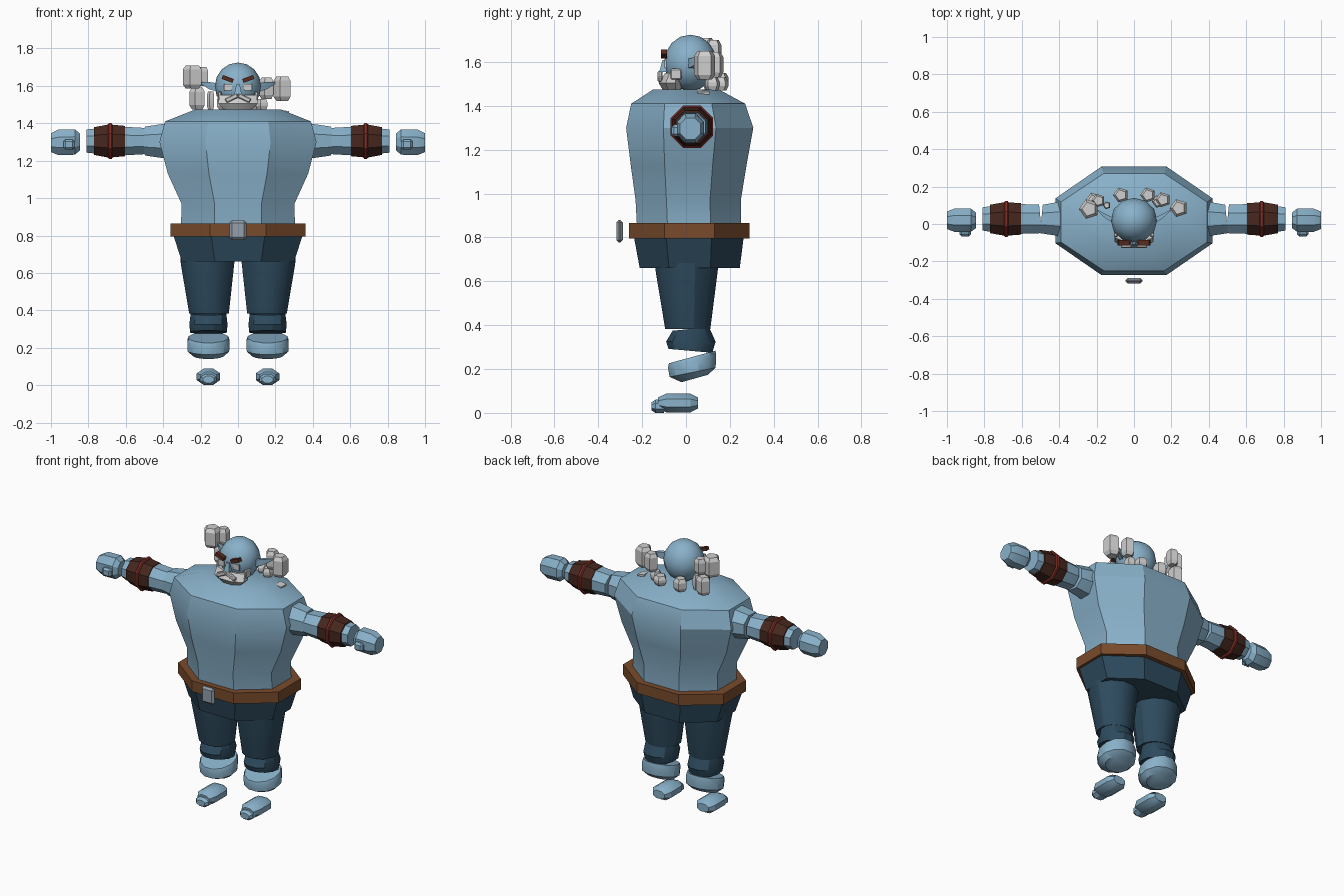
import bpy, bmesh, math
from mathutils import Vector, Matrix

cube = bpy.data.objects.get("Cube")
if cube:
    bpy.data.objects.remove(cube, do_unlink=True)


def material(name, r, g, b):
    m = bpy.data.materials.new(name)
    m.use_nodes = True
    m.diffuse_color = (r, g, b, 1)
    bsdf = next(n for n in m.node_tree.nodes if n.type == 'BSDF_PRINCIPLED')
    bsdf.inputs["Base Color"].default_value = (r, g, b, 1)
    return m


SKIN = material("blue skin", .25, .44, .59)
PANTS = material("dark blue cloth", .026, .068, .11)
BELT = material("brown leather", .19, .07, .024)
BRACER = material("dark leather", .06, .02, .013)
BAND = material("red band", .22, .028, .02)
HAIR = material("pale grey hair", .62, .62, .62)
METAL = material("buckle metal", .30, .35, .40)
BROW = material("red brown brow", .10, .025, .015)


def finish(name, bm, mat, angle=30):
    bmesh.ops.recalc_face_normals(bm, faces=bm.faces)
    me = bpy.data.meshes.new(name)
    bm.to_mesh(me)
    bm.free()
    me.materials.append(mat)
    ob = bpy.data.objects.new(name, me)
    bpy.context.collection.objects.link(ob)
    bpy.ops.object.select_all(action='DESELECT')
    ob.select_set(True)
    bpy.context.view_layer.objects.active = ob
    bpy.ops.object.shade_smooth_by_angle(angle=math.radians(angle))
    return ob


def loft(name, rings, mat, axis='z', n=8, angle=30):
    """Skin n-sided rings (centre, half width, half depth, tilt along y), capped."""
    bm = bmesh.new()
    loops = []
    grow = 1 / math.cos(math.pi / n) if n % 4 == 0 else 1
    for centre, a, b, *tilt in rings:
        slope = tilt[0] if tilt else 0
        loop = []
        for i in range(n):
            t = 2 * math.pi * (i + .5) / n
            u, v = a * grow * math.cos(t), b * grow * math.sin(t)
            off = {'z': (u, v, slope * v), 'x': (slope * u, u, v), 'y': (u, 0, v)}[axis]
            loop.append(bm.verts.new(Vector(centre) + Vector(off)))
        loops.append(loop)
    for lo, hi in zip(loops, loops[1:]):
        for i in range(n):
            j = (i + 1) % n
            bm.faces.new((lo[i], lo[j], hi[j], hi[i]))
    bm.faces.new(loops[0])
    bm.faces.new(loops[-1])
    return finish(name, bm, mat, angle)


def slab(name, loc, size, mat, roll=0, bevel=0):
    bm = bmesh.new()
    bmesh.ops.create_cube(bm, size=1)
    bmesh.ops.scale(bm, vec=size, verts=bm.verts)
    if bevel:
        bmesh.ops.bevel(bm, geom=bm.edges[:], offset=bevel, segments=1, affect='EDGES')
    bmesh.ops.transform(bm, matrix=Matrix.Translation(loc) @ Matrix.Rotation(roll, 4, 'Y'), verts=bm.verts)
    return finish(name, bm, mat)


def clump(name, x, y, z0, z1, r):
    c = .022
    loft(name, [((x, y, z0), r * .7, r * .7), ((x, y, z0 + c), r, r),
                ((x, y, z1 - c), r, r), ((x, y, z1), r * .7, r * .7)], HAIR, n=5, angle=20)


# Torso, belt and hips
loft("torso", [((0, .015, .82), .305, .237), ((0, .01, .97), .302, .24),
               ((0, .012, 1.13), .375, .264), ((0, .017, 1.30), .42, .29),
               ((0, .01, 1.41), .39, .26), ((0, 0, 1.475), .225, .15)], SKIN)
loft("belt", [((0, .015, .795), .36, .275), ((0, .015, .865), .36, .275)], BELT)
loft("hips", [((0, .017, .66), .30, .228), ((0, .013, .80), .345, .25)], PANTS)
slab("buckle", (0, -.303, .828), (.09, .03, .104), METAL, bevel=.012)

# Head with brows, eyes, nose and beard
bm = bmesh.new()
bmesh.ops.create_uvsphere(bm, u_segments=12, v_segments=8, radius=1)
bmesh.ops.scale(bm, vec=(.124, .12, .128), verts=bm.verts)
bmesh.ops.translate(bm, vec=(0, .02, 1.597), verts=bm.verts)
finish("head", bm, SKIN, 40)
loft("nose", [((0, -.10, 1.555), .02, .022), ((0, -.095, 1.61), .009, .012)], SKIN, n=4)
loft("beard", [((0, -.065, 1.472), .07, .04), ((0, -.07, 1.505), .105, .055),
               ((0, -.06, 1.55), .10, .035)], HAIR)

for s, side in ((1, "left"), (-1, "right")):
    slab(side + "_brow", (s * .055, -.10, 1.637), (.062, .028, .022), BROW, -s * .35)
    slab(side + "_eye", (s * .054, -.093, 1.592), (.042, .009, .036), HAIR)
    slab(side + "_moustache", (s * .034, -.118, 1.535), (.07, .022, .026), HAIR, s * .45, .005)
    slab(side + "_whisker", (s * .098, -.045, 1.545), (.02, .05, .05), HAIR, bevel=.005)
    loft(side + "_ear", [((s * .10, .015, 1.59), .014, .022), ((s * .15, .04, 1.60), .012, .02),
                         ((s * .205, .08, 1.617), .002, .003)], SKIN, 'x', 4)

    # Arm in two lengths with a notch behind the elbow
    y, z = .027, 1.305
    loft(side + "_upper_arm", [((s * .33, y, z), .095, .095), ((s * .41, y, z), .09, .09),
                               ((s * .495, y, z), .076, .077, -s * .1)], SKIN, 'x')
    loft(side + "_forearm", [((s * .50, y, z), .076, .07, s * .1), ((s * .62, y, z), .08, .077),
                             ((s * .77, y, z), .068, .066), ((s * .81, y, z), .062, .062)], SKIN, 'x')
    loft(side + "_bracer", [((s * .605, y, z), .084, .081), ((s * .69, y, z), .09, .089),
                            ((s * .77, y, z), .076, .074)], BRACER, 'x')
    loft(side + "_bracer_band", [((s * .671, y, z), .09, .09), ((s * .677, y, z), .097, .097),
                                 ((s * .689, y, z), .097, .097), ((s * .695, y, z), .09, .09)], BAND, 'x')
    loft(side + "_hand", [((s * .845, .02, 1.30), .042, .045), ((s * .872, .02, 1.30), .062, .068),
                          ((s * .96, .02, 1.298), .062, .068), ((s, .02, 1.296), .047, .05)], SKIN, 'x')
    slab(side + "_thumb", (s * .903, -.044, 1.287), (.062, .044, .055), SKIN, bevel=.012)

    # Trouser leg, knee piece, ankle and foot
    x = s * .158
    loft(side + "_thigh", [((s * .163, .003, .70), .145, .145), ((s * .163, .003, .65), .143, .142),
                           ((s * .155, .008, .383), .106, .103)], PANTS, n=12)
    loft(side + "_knee", [((x, .022, .383), .095, .083, .1), ((x, .022, .325), .102, .113),
                          ((x, .02, .283), .098, .10, -.09)], PANTS, n=12)
    loft(side + "_ankle", [((x, .028, .255), .105, .106, .27), ((x, .028, .235), .113, .11, .25),
                           ((x, .03, .185), .111, .105, .2), ((x, .04, .157), .08, .06, .28)], SKIN, n=12)
    zf = .045
    loft(side + "_foot", [((x, -.128, zf), .042, .025), ((x, -.09, zf), .063, .043),
                          ((x, .02, zf), .063, .043), ((x, .055, zf), .042, .025)], SKIN, 'y')
    loft(side + "_toes", [((x, -.158, .03), .03, .018), ((x, -.14, .03), .044, .03),
                          ((x, -.10, .03), .044, .03)], SKIN, 'y')

# Hair clumps around the back of the head
for i, (x, y, z0, z1, r) in enumerate([
        (-.24, .08, 1.585, 1.71, .055), (-.215, .125, 1.475, 1.59, .045),
        (-.19, .125, 1.60, 1.70, .038), (-.07, .155, 1.47, 1.55, .042),
        (.075, .155, 1.47, 1.53, .042), (.155, .13, 1.53, 1.645, .042),
        (.24, .085, 1.52, 1.65, .05), (-.145, .10, 1.475, 1.57, .022),
        (.13, .12, 1.47, 1.53, .035)]):
    clump("hair_clump_%d" % (i + 1), x, y, z0, z1, r)
slab("shoulder_tuft", (.25, .08, 1.462), (.045, .055, .012), HAIR, .15)
